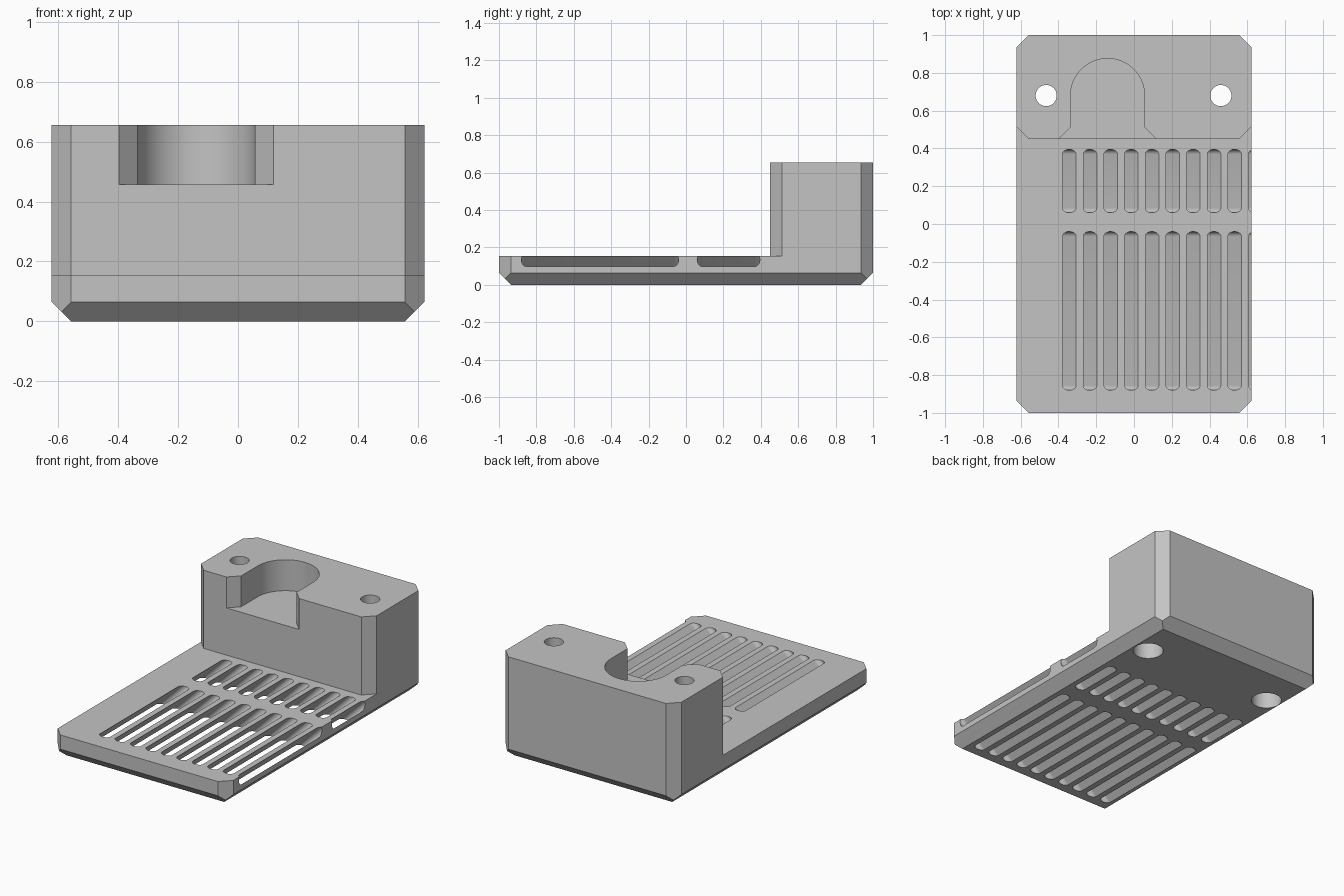
import bpy, bmesh
from math import cos, sin, pi
from mathutils import Vector

if "Cube" in bpy.data.objects:
    bpy.data.objects.remove(bpy.data.objects["Cube"], do_unlink=True)

W, L, H = 0.622, 1.0, 0.655      # half width, half length, height
PLATE, CH = 0.155, 0.064         # plate thickness, chamfer size
BLOCK_Y = 0.45                   # front face of the raised block

grey = bpy.data.materials.new("grey_plastic")
grey.use_nodes = True
grey.diffuse_color = (0.55, 0.55, 0.55, 1)
grey.node_tree.nodes["Principled BSDF"].inputs["Base Color"].default_value = (0.55, 0.55, 0.55, 1)


def make_object(name, bm):
    bmesh.ops.recalc_face_normals(bm, faces=bm.faces)
    mesh = bpy.data.meshes.new(name)
    bm.to_mesh(mesh)
    bm.free()
    mesh.materials.append(grey)
    obj = bpy.data.objects.new(name, mesh)
    bpy.context.collection.objects.link(obj)
    return obj


def arc(cx, cy, rx, ry, start, end, steps):
    angles = [start + (end - start) * i / steps for i in range(steps + 1)]
    return [(cx + rx * cos(a), cy + ry * sin(a)) for a in angles]


def circle(cx, cy, r, steps=48):
    return arc(cx, cy, r, r, 0, 2 * pi, steps)[:-1]


def prisms(name, outlines, z0, z1, shear=0.0):
    """Extrude outlines upward; shear leans them in x around the plate top."""
    bm = bmesh.new()
    for pts in outlines:
        low, high = [[bm.verts.new((x + shear * (z - PLATE), y, z)) for x, y in pts]
                     for z in (z0, z1)]
        bm.faces.new(low)
        bm.faces.new(high)
        for i in range(len(pts)):
            j = (i + 1) % len(pts)
            bm.faces.new((low[i], low[j], high[j], high[i]))
    return make_object(name, bm)


def cut(body, cutter):
    cutter.hide_render = True
    mod = body.modifiers.new(cutter.name, 'BOOLEAN')
    mod.operation, mod.solver, mod.object = 'DIFFERENCE', 'EXACT', cutter
    bpy.context.view_layer.objects.active = body
    bpy.ops.object.modifier_apply(modifier=mod.name)
    bpy.data.objects.remove(cutter, do_unlink=True)


# Solid box with chamfered upright corners and bottom edges
bm = bmesh.new()
bmesh.ops.create_cube(bm, size=1)
for v in bm.verts:
    v.co = Vector((v.co.x * 2 * W, v.co.y * 2 * L, (v.co.z + 0.5) * H))
planes = [((sx * (W - CH), sy * L, 0), (sx, sy, 0)) for sx in (-1, 1) for sy in (-1, 1)]
planes += [((s * W, 0, CH), (s, 0, -1)) for s in (-1, 1)]
planes += [((0, s * L, CH), (0, s, -1)) for s in (-1, 1)]
for point, normal in planes:
    res = bmesh.ops.bisect_plane(bm, geom=bm.verts[:] + bm.edges[:] + bm.faces[:], dist=1e-6,
                                 plane_co=point, plane_no=normal, clear_outer=True)
    rim = [e for e in res["geom_cut"] if isinstance(e, bmesh.types.BMEdge)]
    bmesh.ops.edgeloop_fill(bm, edges=rim)
body = make_object("vented_bracket", bm)

# Step down to the thin plate, leaving chamfered block corners
far = 0.2
step = [(-W - far, BLOCK_Y + CH + far), (-W + CH, BLOCK_Y), (W - CH, BLOCK_Y),
        (W + far, BLOCK_Y + CH + far), (W + far, -L - far), (-W - far, -L - far)]
cut(body, prisms("plate_step", [step], PLATE, 1))

# Round-backed pocket with a flared mouth
px, py, pr = -0.14, 0.68, 0.196
mouth = pr + 0.062
pocket = arc(px, py, pr, pr, 0, pi, 48)
pocket += [(px - pr, BLOCK_Y + 0.062), (px - mouth, BLOCK_Y), (px - mouth, BLOCK_Y - far),
           (px + mouth, BLOCK_Y - far), (px + mouth, BLOCK_Y), (px + pr, BLOCK_Y + 0.062)]
cut(body, prisms("pocket", [pocket], 0.457, 1))

# Bolt holes with wider recesses from below
bolts = [(-0.465, 0.68), (0.46, 0.68)]
cut(body, prisms("bolt_holes", [circle(x, y, 0.056) for x, y in bolts], -0.1, 1))
cut(body, prisms("bolt_recesses", [circle(x, y, 0.09) for x, y in bolts], -0.1, 0.33))

# Two rows of slanted vent slots, the last one breaking through the side
slots = []
for y0, y1 in ((-0.88, -0.04), (0.06, 0.395)):
    for i in range(10):
        x = -0.342 + 0.1094 * i
        r = 0.026
        slots.append(arc(x, y1 - r, 0.036, r, 0, pi, 16) + arc(x, y0 + r, 0.036, r, pi, 2 * pi, 16))
cut(body, prisms("vent_slots", slots, -0.1, 0.3, shear=1.0))

# Smooth the curved walls, keep the edges crisp
bpy.ops.object.select_all(action='DESELECT')
body.select_set(True)
bpy.context.view_layer.objects.active = body
bpy.ops.object.shade_smooth_by_angle(angle=pi / 6)
